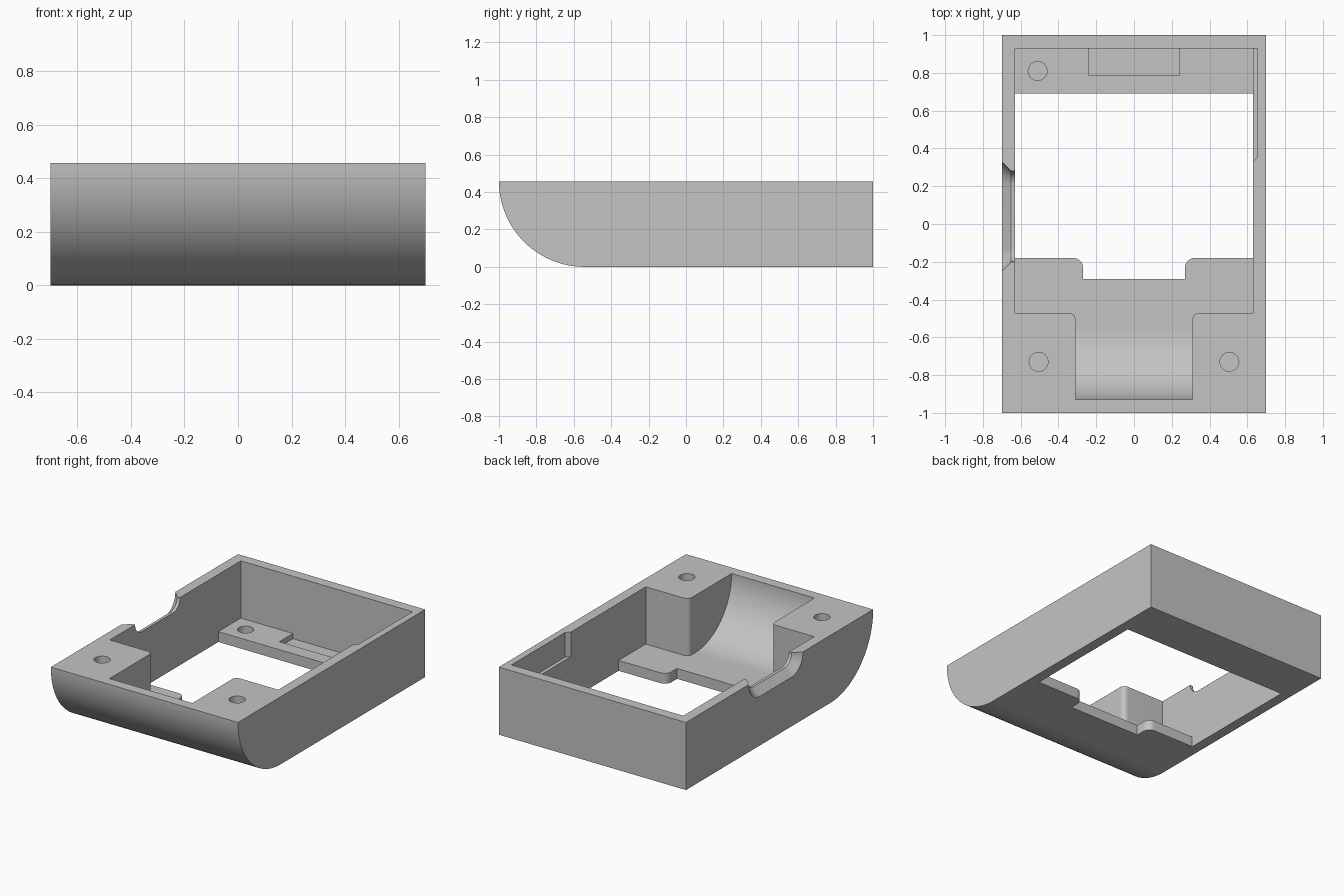
import bpy, bmesh, math
from mathutils import Vector

if "Cube" in bpy.data.objects:
    bpy.data.objects.remove(bpy.data.objects["Cube"])

H = 0.457            # tray height, also the radius of the rounded front
FLOOR = 0.07         # floor thickness
BEND = -1 + H        # y of the front bend axis

grey = bpy.data.materials.new("plain grey")
grey.use_nodes = True
grey.diffuse_color = (0.55, 0.55, 0.55, 1)
grey.node_tree.nodes["Principled BSDF"].inputs["Base Color"].default_value = (0.55, 0.55, 0.55, 1)


def arc(cx, cy, r, a0, a1, steps=10):
    """Points along a circular arc, angles in degrees."""
    angles = [math.radians(a0 + (a1 - a0) * i / steps) for i in range(steps + 1)]
    return [(cx + r * math.cos(a), cy + r * math.sin(a)) for a in angles]


def loft(name, rings):
    """Closed solid through equally long rings of 3D points."""
    bm = bmesh.new()
    loops = [[bm.verts.new(Vector(p)) for p in ring] for ring in rings]
    n = len(loops[0])
    for a, b in zip(loops, loops[1:]):
        for i in range(n):
            j = (i + 1) % n
            bm.faces.new((a[i], a[j], b[j], b[i]))
    bm.faces.new(loops[0])
    bm.faces.new(loops[-1])
    bmesh.ops.recalc_face_normals(bm, faces=bm.faces)
    mesh = bpy.data.meshes.new(name)
    bm.to_mesh(mesh)
    bm.free()
    mesh.materials.append(grey)
    obj = bpy.data.objects.new(name, mesh)
    bpy.context.collection.objects.link(obj)
    return obj


def plan(name, outline, z0, z1):
    return loft(name, [[(x, y, z) for x, y in outline] for z in (z0, z1)])


def across(name, profile, half):
    return loft(name, [[(x, y, z) for y, z in profile] for x in (-half, half)])


def mirrored(half):
    """Close a right-hand half outline with its mirror image."""
    return half + [(-x, y) for x, y in reversed(half)]


# Outer body with rounded front underside
tray = across("tray", arc(BEND, H, H, 180, 270, 40) + [(1, 0), (1, H)], 0.7)

# Main cavity, necking down between the two front blocks
cavity = plan("cavity_cutter", mirrored(
    [(0.63, 0.93), (0.63, -0.47)] + arc(0.345, -0.505, 0.035, 90, 180) + [(0.31, -0.53)]), FLOOR, 0.6)

# Curved channel behind the front wall
channel = across("channel_cutter",
                 arc(BEND, H, H - FLOOR, 180, 270, 40) + [(-0.5, FLOOR), (-0.5, 0.6), (BEND - H + FLOOR, 0.6)], 0.31)

# Floor opening with rounded tabs beside its front notch
opening = plan("opening_cutter", mirrored(
    [(0.63, 0.69), (0.63, -0.18)] + arc(0.32, -0.23, 0.05, 90, 180) + [(0.27, -0.29)]), -0.1, 0.1)

# Shallow pocket in the rear ledge
pocket = plan("pocket_cutter", mirrored([(0.24, 0.93), (0.24, 0.785)]), 0.035, 0.2)

# Relief in the left wall, open at the rim
relief = plan("relief_cutter", [(0.6, 0.93), (0.655, 0.93), (0.655, 0.355), (0.63, 0.33), (0.6, 0.33)], 0.29, 0.6)

cutters = [cavity, channel, opening, pocket, relief]

# Blind screw holes
for label, x, y, z0 in (("right", -0.505, -0.73, 0.2), ("left", 0.505, -0.73, 0.2), ("rear", -0.51, 0.81, 0.025)):
    circle = arc(x, y, 0.05, 0, 360, 32)[:-1]
    cutters.append(plan(label + "_hole_cutter", circle, z0, 0.6 if z0 > 0.1 else 0.2))


# Cable port in the right wall, flared outwards
def port_ring(x, grow):
    r = 0.075 + grow
    points = arc(-0.125, H, r, 180, 270) + arc(0.205, H, r, 270, 360)
    points += [(0.205 + r, 0.6), (-0.125 - r, 0.6)]
    return [(x, y, z) for y, z in points]


cutters.append(loft("port_cutter", [port_ring(-0.6, 0), port_ring(-0.65, 0), port_ring(-0.75, 0.1)]))

# Carve the tray
for cutter in cutters:
    cutter.hide_render = True
    cutter.hide_set(True)
    cut = tray.modifiers.new(cutter.name, "BOOLEAN")
    cut.operation = "DIFFERENCE"
    cut.solver = "EXACT"
    cut.object = cutter

bpy.context.view_layer.objects.active = tray
tray.select_set(True)
for cut in list(tray.modifiers):
    bpy.ops.object.modifier_apply(modifier=cut.name)
for cutter in cutters:
    bpy.data.objects.remove(cutter)
bpy.ops.object.shade_smooth_by_angle(angle=math.radians(25))
